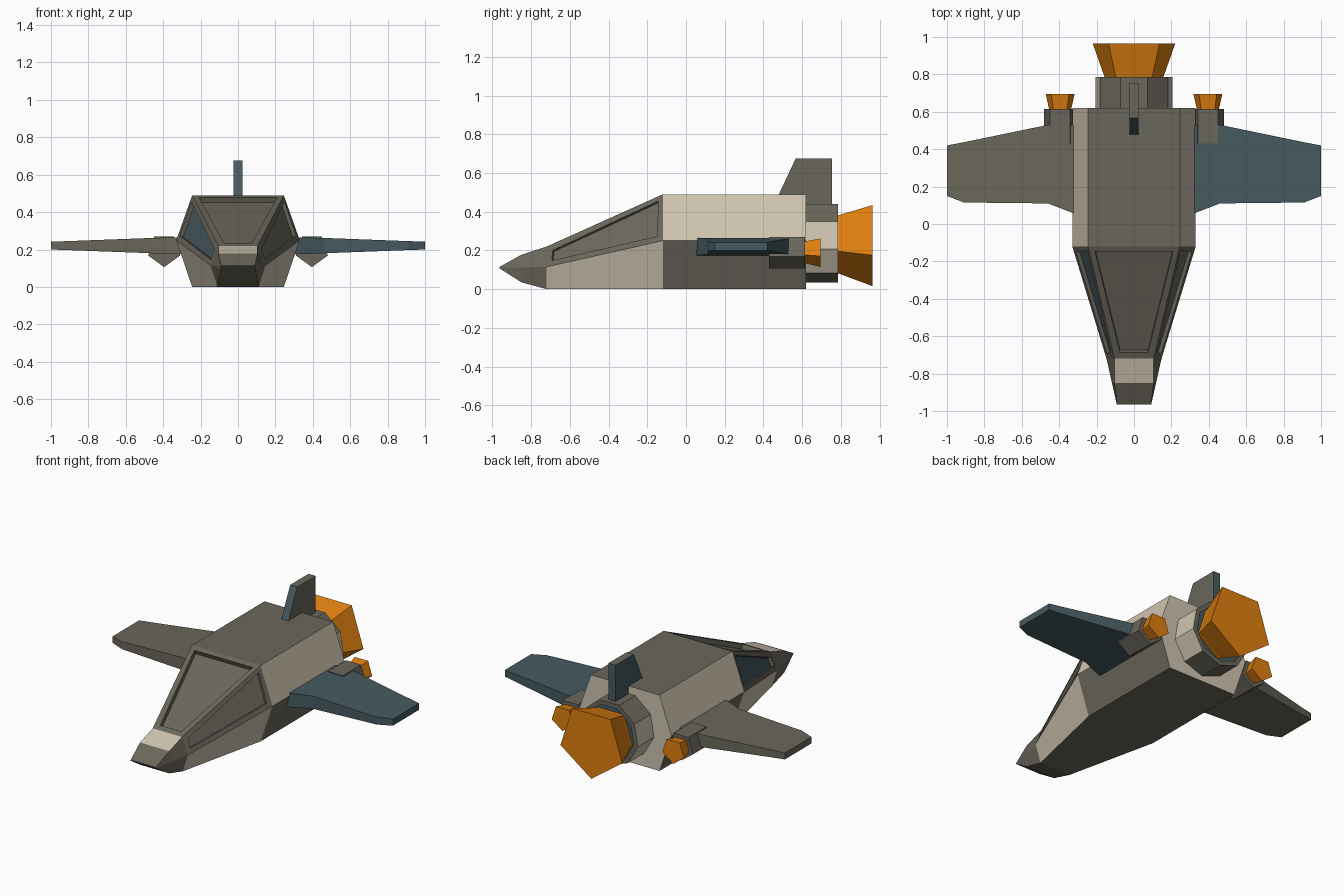
import bpy, bmesh, math
from mathutils import Vector

if "Cube" in bpy.data.objects:
    bpy.data.objects.remove(bpy.data.objects["Cube"])


def material(name, hex_code):
    def lin(c):
        c /= 255
        return c / 12.92 if c <= 0.04045 else ((c + 0.055) / 1.055) ** 2.4
    m = bpy.data.materials.new(name)
    m.diffuse_color = (*[lin(int(hex_code[i:i + 2], 16)) for i in (0, 2, 4)], 1)
    m.use_nodes = True
    m.node_tree.nodes["Principled BSDF"].inputs["Base Color"].default_value = m.diffuse_color
    return m


MATS = [material("hull grey", "6a675b"), material("hull tan", "cfc4b0"),
        material("slate teal", "465a60"), material("engine orange", "e0800f")]
GREY, TAN, TEAL, ORANGE = range(4)


def loft(rings):
    """Closed skin through equal-sized rings of points."""
    bm = bmesh.new()
    rows = [[bm.verts.new(p) for p in ring] for ring in rings]
    n = len(rows[0])
    for a, b in zip(rows, rows[1:]):
        for i in range(n):
            bm.faces.new((a[i], a[(i + 1) % n], b[(i + 1) % n], b[i]))
    bm.faces.new(rows[0])
    bm.faces.new(rows[-1])
    bmesh.ops.recalc_face_normals(bm, faces=bm.faces)
    bm.normal_update()
    return bm


def recess(bm, face, margin, depth, mat):
    """Inset a face, then sink it straight in."""
    bmesh.ops.inset_individual(bm, faces=[face], thickness=margin, depth=0)
    bmesh.ops.inset_individual(bm, faces=[face], thickness=0, depth=-depth)
    face.material_index = mat


def finish(bm, name, rule=None):
    if rule:
        for f in bm.faces:
            f.material_index = rule(f)
    me = bpy.data.meshes.new(name)
    for m in MATS:
        me.materials.append(m)
    bm.to_mesh(me)
    bm.free()
    ob = bpy.data.objects.new(name, me)
    bpy.context.collection.objects.link(ob)
    return ob


def ngon(sides, r, x, y, z):
    """Polygon in the xz plane with its odd corner pointing down."""
    return [Vector((x + r * math.sin(2 * math.pi * i / sides), y,
                    z - r * math.cos(2 * math.pi * i / sides))) for i in range(sides)]


# Fuselage: hexagonal sections (y, top w, top z, mid w, mid z, bottom w, bottom z)
sections = [(0.62, .245, .49, .33, .25, .245, 0),
            (-.12, .245, .49, .33, .25, .245, 0),
            (-.72, .105, .22, .147, .115, .11, 0),
            (-.85, .105, .178, .118, .112, .105, .035),
            (-.965, .09, .114, .092, .111, .09, .108)]
hull = loft([[(-tw, y, tz), (tw, y, tz), (mw, y, mz), (bw, y, bz), (-bw, y, bz), (-mw, y, mz)]
             for y, tw, tz, mw, mz, bw, bz in sections])
windows = []
for f in hull.faces:
    c, n = f.calc_center_median(), f.normal
    side = abs(n.x) > 0.6
    body, slope, tip = c.y > 0, -.7 < c.y < -.12, -.85 < c.y < -.72
    if n.y > 0.9 or (body and side and n.z > 0) or (slope and side and n.z < 0) \
            or (tip and n.z > 0.8):
        f.material_index = TAN
    if slope and n.z > 0.1:
        windows.append(f)
# Sunken windows on the canopy and both cheeks
for f in windows:
    x = f.normal.x
    if abs(x) < 0.3:
        recess(hull, f, 0.048, 0.03, GREY)
    else:
        recess(hull, f, 0.042, 0.02, TEAL if x < 0 else GREY)
finish(hull, "fuselage")

# Wings: stations (x, leading y, trailing y, low z, high z)
stations = [(.25, .04, .53, .175, .265), (.33, .06, .53, .175, .265),
            (.46, .11, .53, .18, .262), (.91, .115, .437, .197, .245),
            (1.0, .15, .42, .2, .242)]
for s, name, mat in ((1, "right", TEAL), (-1, "left", GREY)):
    wing = loft([[(s * x, a, lo), (s * x, b, lo), (s * x, b, hi), (s * x, a, hi)]
                 for x, a, b, lo, hi in stations])
    finish(wing, name + "_wing", lambda f: mat)
    # Small engine under the wing root
    x = s * 0.395
    finish(loft([ngon(5, .09, x, .43, .196), ngon(5, .09, x, .615, .196)]),
           name + "_engine_pod")
    finish(loft([ngon(5, .06, x, .605, .196), ngon(5, .081, x, .695, .196)]),
           name + "_nozzle", lambda f: ORANGE)

# Main engine casing with a sunken rear ring
casing = loft([ngon(9, .209, 0, .6, .244), ngon(9, .209, 0, .785, .244)])
for f in casing.faces:
    f.material_index = TAN if abs(f.normal.x) > 0.8 else GREY
casing.faces.ensure_lookup_table()
recess(casing, casing.faces[-1], 0.03, 0.02, TEAL)
finish(casing, "main_engine_casing")

# Main nozzle
finish(loft([ngon(5, .16, 0, .755, .247), ngon(5, .165, 0, .785, .247),
             ngon(5, .232, 0, .965, .247)]), "main_nozzle", lambda f: ORANGE)

# Tail fin: grey on its right side and top, teal elsewhere
profile = [(.475, .48), (.567, .675), (.755, .675), (.755, .43), (.6, .43)]
fin = loft([[(x, y, z) for y, z in profile] for x in (-.025, .025)])
finish(fin, "tail_fin", lambda f: GREY if f.normal.x > 0.5 or f.normal.z > 0.9 else TEAL)
